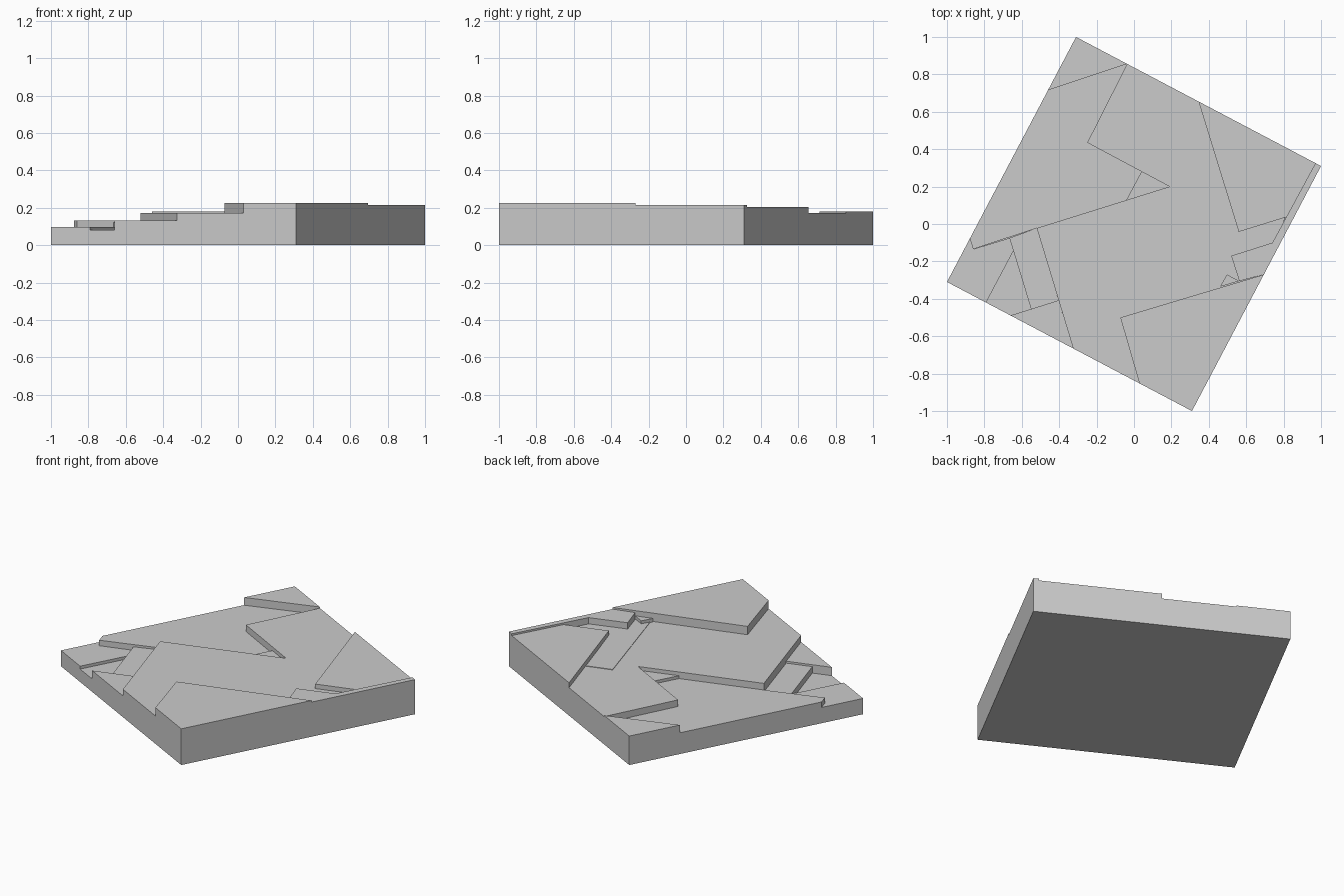
import bpy, bmesh
from mathutils import Vector

# Axes of the rotated square slab
U = Vector((1.31, -0.69)).normalized()
V = Vector((0.69, 1.31)).normalized()
H = 0.7403


def snap(p):
    """Pull points close to the slab border exactly onto it."""
    p = Vector(p)
    c = []
    for axis in (U, V):
        d = p.dot(axis)
        if abs(d) > H - 0.015:
            d = H if d > 0 else -H
        c.append(d)
    return U * c[0] + V * c[1]


def plate(name, height, outline):
    """Flat-topped prism standing on the ground."""
    bm = bmesh.new()
    pts = [snap(p) for p in outline]
    face = bm.faces.new([bm.verts.new((p.x, p.y, 0)) for p in pts])
    ext = bmesh.ops.extrude_face_region(bm, geom=[face], use_keep_orig=True)
    top = [g for g in ext["geom"] if isinstance(g, bmesh.types.BMVert)]
    bmesh.ops.translate(bm, verts=top, vec=(0, 0, height))
    bmesh.ops.recalc_face_normals(bm, faces=bm.faces)
    me = bpy.data.meshes.new(name)
    bm.to_mesh(me)
    bm.free()
    ob = bpy.data.objects.new(name, me)
    bpy.context.collection.objects.link(ob)
    return ob


# Base slab, whose top is the lowest recess at the front left
plate("base_slab", 0.08, [(-0.31, 1), (1, 0.31), (0.31, -1), (-1, -0.31)])

# Low steps at the left corner
plate("left_corner_step", 0.098, [(-1, -0.31), (-0.79, -0.418), (-0.645, -0.145),
                                  (-0.666, -0.075), (-0.86, -0.135), (-0.878, -0.077)])
plate("left_inner_step", 0.12, [(-0.666, -0.075), (-0.55, -0.455), (-0.403, -0.408),
                                (-0.52, -0.022)])
plate("front_left_step", 0.132, [(-0.66, -0.488), (-0.325, -0.666), (-0.403, -0.408)])

# Left plate with its notch
plate("left_plate", 0.132, [(-0.46, 0.715), (-0.878, -0.077), (-0.86, -0.135),
                            (-0.52, -0.022), (0.19, 0.20), (-0.25, 0.435), (-0.04, 0.85)])
plate("notch_step", 0.15, [(0.04, 0.28), (-0.043, 0.125), (0.19, 0.20)])
plate("back_corner_plate", 0.18, [(-0.31, 1), (-0.46, 0.715), (-0.04, 0.85)])

# Wide centre plate that runs from the front edge to the back edge
plate("centre_plate", 0.173, [(-0.04, 0.85), (-0.25, 0.435), (0.19, 0.20), (-0.52, -0.022),
                              (-0.325, -0.666), (0.03, -0.85), (-0.073, -0.50),
                              (0.69, -0.268), (0.81, 0.04), (0.56, -0.042), (0.345, 0.655)])
plate("centre_overlay", 0.176, [(0.28, 0.32), (0.43, 0.365), (0.56, -0.042), (0.81, 0.04),
                                (0.74, -0.10), (0.52, -0.17), (0.56, -0.305), (0.475, -0.335)])

# Raised plates on the right
plate("back_right_plate", 0.204, [(0.345, 0.655), (0.56, -0.042), (0.815, 0.037), (0.97, 0.325)])
plate("right_edge_strip", 0.215, [(1, 0.31), (0.97, 0.325), (0.74, -0.10), (0.52, -0.17),
                                  (0.563, -0.305), (0.69, -0.268)])
plate("right_chip", 0.195, [(0.46, -0.335), (0.497, -0.27), (0.563, -0.305)])
plate("front_plate", 0.225, [(0.69, -0.268), (-0.073, -0.50), (0.03, -0.85), (0.31, -1)])
